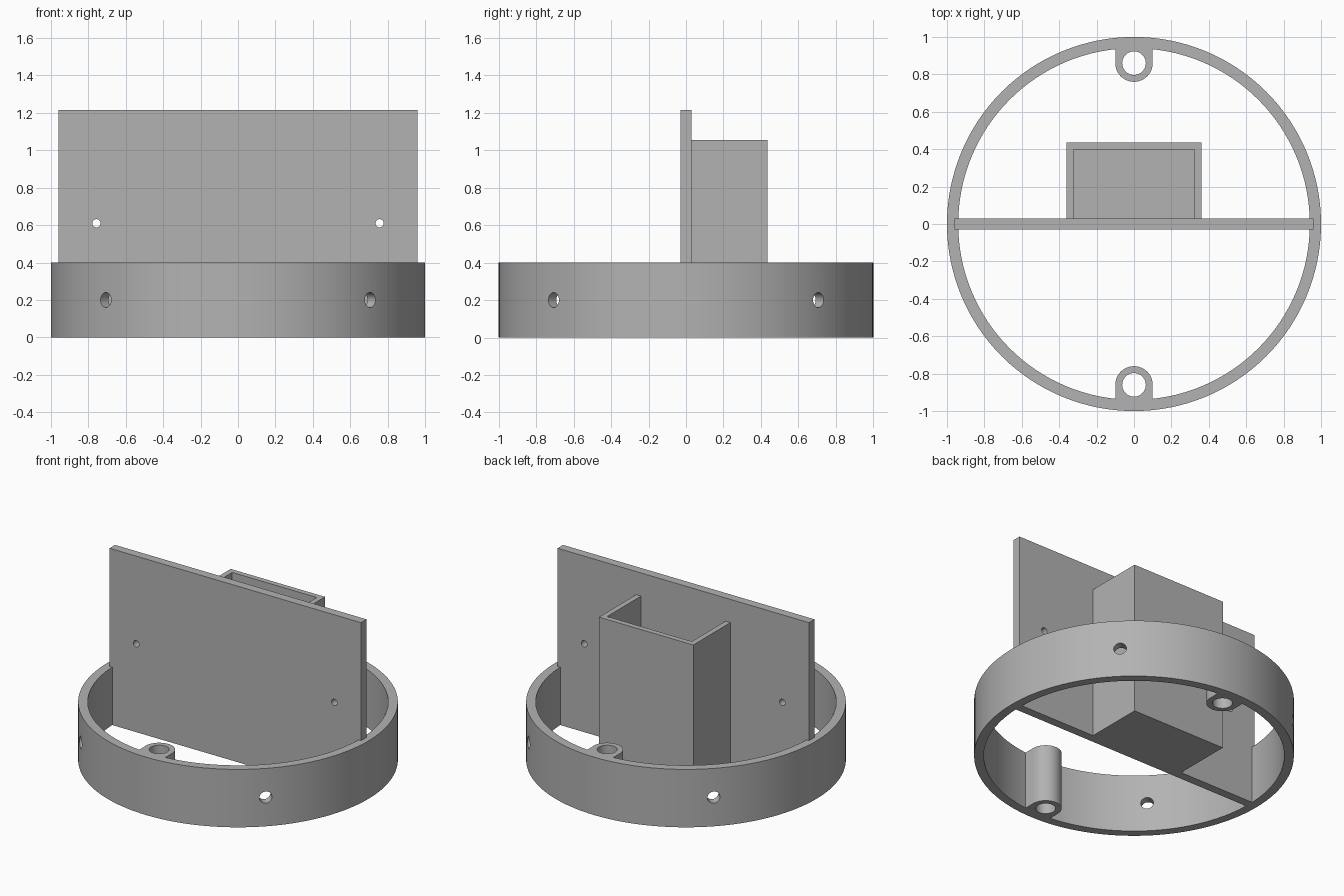
import bpy
from math import pi, radians
from mathutils import Matrix, Vector

cube = bpy.data.objects.get("Cube")
if cube:
    bpy.data.objects.remove(cube, do_unlink=True)

grey = bpy.data.materials.new("plain grey")
grey.use_nodes = True
COLOUR = (0.45, 0.45, 0.45, 1)
grey.diffuse_color = COLOUR
grey.node_tree.nodes["Principled BSDF"].inputs["Base Color"].default_value = COLOUR


def box(name, low, high):
    """Axis-aligned block between two corners."""
    low, high = Vector(low), Vector(high)
    bpy.ops.mesh.primitive_cube_add(size=1)
    ob = bpy.context.object
    ob.name = name
    ob.data.transform(Matrix.Translation((low + high) / 2) @ Matrix.Diagonal((*(high - low), 1)))
    ob.data.materials.append(grey)
    return ob


def cylinder(name, radius, depth, centre, rotation=(0, 0, 0), sides=48):
    bpy.ops.mesh.primitive_cylinder_add(vertices=sides, radius=radius, depth=depth,
                                        location=centre, rotation=rotation)
    ob = bpy.context.object
    ob.name = name
    ob.data.materials.append(grey)
    return ob


def combine(target, tool, operation):
    """Apply a boolean and discard the tool."""
    mod = target.modifiers.new("boolean", 'BOOLEAN')
    mod.operation, mod.solver, mod.object = operation, 'EXACT', tool
    bpy.context.view_layer.objects.active = target
    bpy.ops.object.modifier_apply(modifier=mod.name)
    bpy.data.objects.remove(tool, do_unlink=True)


def finish(ob):
    bpy.ops.object.select_all(action='DESELECT')
    ob.select_set(True)
    bpy.context.view_layer.objects.active = ob
    bpy.ops.object.shade_smooth_by_angle(angle=radians(30))


RING_H = 0.4
MID = RING_H / 2

# Base ring
ring = cylinder("base_ring", 1, RING_H, (0, 0, MID), sides=128)
combine(ring, cylinder("bore", 0.94, 1, (0, 0, MID), sides=128), 'DIFFERENCE')

# Screw bosses at the front and back of the ring
for side in (-1, 1):
    y = 0.86 * side
    ends = sorted((y, 0.965 * side))
    combine(ring, box("boss_web", (-0.1, ends[0], 0), (0.1, ends[1], RING_H)), 'UNION')
    combine(ring, cylinder("boss", 0.1, RING_H, (0, y, MID)), 'UNION')
    combine(ring, cylinder("boss_hole", 0.063, 1, (0, y, MID)), 'DIFFERENCE')

# Radial holes through the ring wall on both diagonals
for turn in (45, 135):
    drill = cylinder("wall_hole", 0.04, 2.4, (0, 0, MID), (pi / 2, 0, radians(turn)), 32)
    combine(ring, drill, 'DIFFERENCE')
finish(ring)

# Upright plate with two small holes
plate = box("upright_plate", (-0.96, -0.03, 0), (0.96, 0.03, 1.215))
for x in (-0.757, 0.757):
    drill = cylinder("plate_hole", 0.022, 0.4, (x, 0, 0.61), (pi / 2, 0, 0), 24)
    combine(plate, drill, 'DIFFERENCE')
finish(plate)

# Open-topped holder behind the plate, which serves as its front wall
holder = box("holder_box", (-0.36, 0.03, 0), (0.36, 0.435, 1.055))
combine(holder, box("holder_cavity", (-0.323, -0.1, 0.04), (0.323, 0.398, 1.3)), 'DIFFERENCE')
finish(holder)
